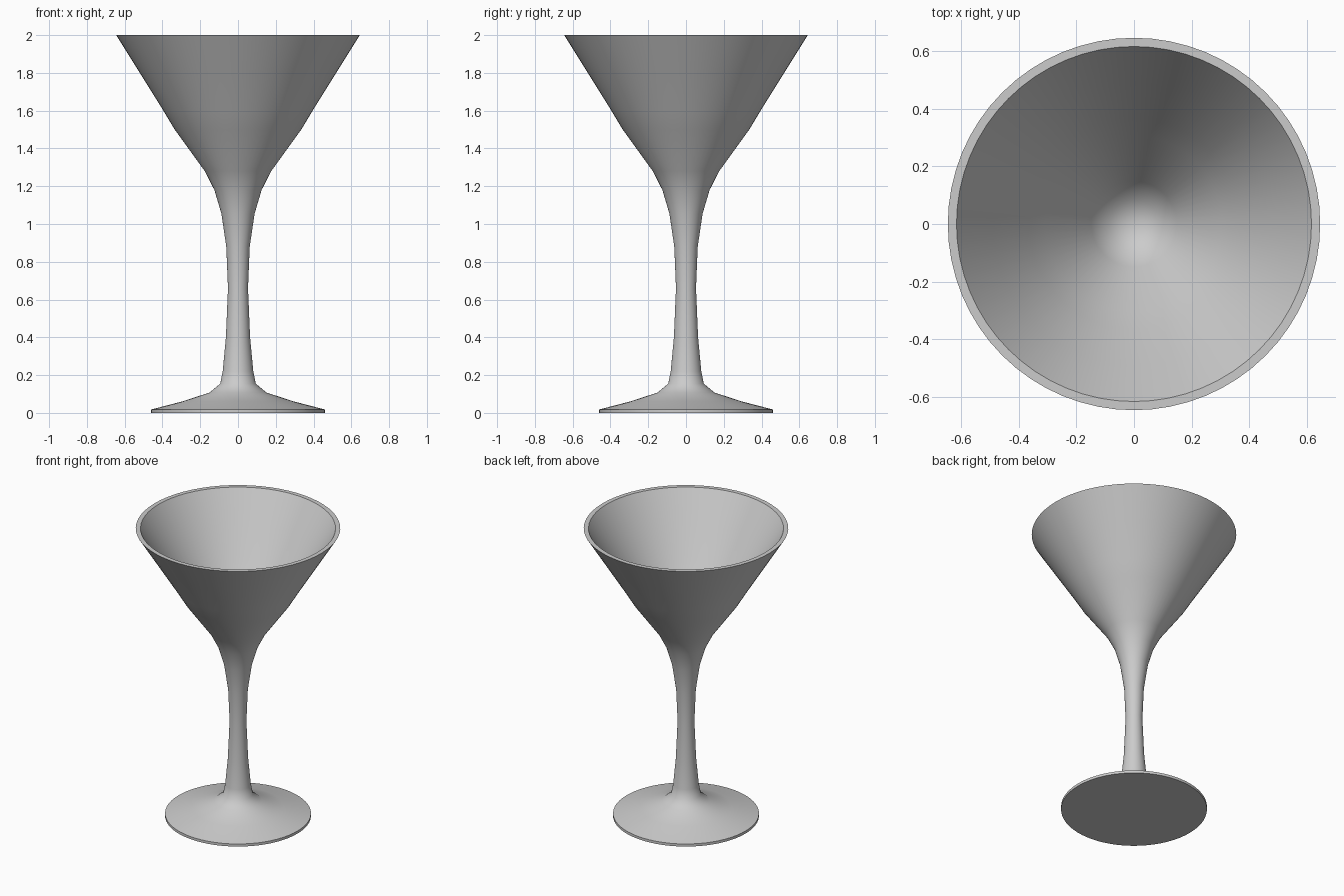
import bpy, bmesh, math

if "Cube" in bpy.data.objects:
    bpy.data.objects.remove(bpy.data.objects["Cube"])

SEGMENTS = 64

# Half profile (radius, height): foot, stem, outer bowl, rim, inner bowl
PROFILE = [
    (0, 0), (0.46, 0), (0.46, 0.018), (0.29, 0.062), (0.15, 0.108),
    (0.094, 0.155), (0.081, 0.22), (0.064, 0.40), (0.053, 0.66),
    (0.062, 0.88), (0.088, 1.055), (0.125, 1.18), (0.176, 1.28),
    (0.335, 1.50), (0.395, 1.60), (0.52, 1.80), (0.645, 2.0),
    (0.615, 2.0), (0.49, 1.80), (0.365, 1.60), (0.305, 1.51),
    (0.148, 1.29), (0.085, 1.20), (0, 1.18),
]

# Spin the profile around the z axis
bm = bmesh.new()
verts = [bm.verts.new((r, 0, z)) for r, z in PROFILE]
edges = [bm.edges.new(pair) for pair in zip(verts, verts[1:])]
bmesh.ops.spin(bm, geom=verts + edges, cent=(0, 0, 0), axis=(0, 0, 1),
               angle=math.tau, steps=SEGMENTS)
bmesh.ops.remove_doubles(bm, verts=bm.verts, dist=0.0005)
bmesh.ops.recalc_face_normals(bm, faces=bm.faces)

mesh = bpy.data.meshes.new("cocktail_glass")
bm.to_mesh(mesh)
bm.free()
glass = bpy.data.objects.new("cocktail_glass", mesh)
bpy.context.collection.objects.link(glass)

# Smooth surface with crisp rim and foot edge
bpy.context.view_layer.objects.active = glass
glass.select_set(True)
bpy.ops.object.shade_smooth_by_angle(angle=math.radians(50))
